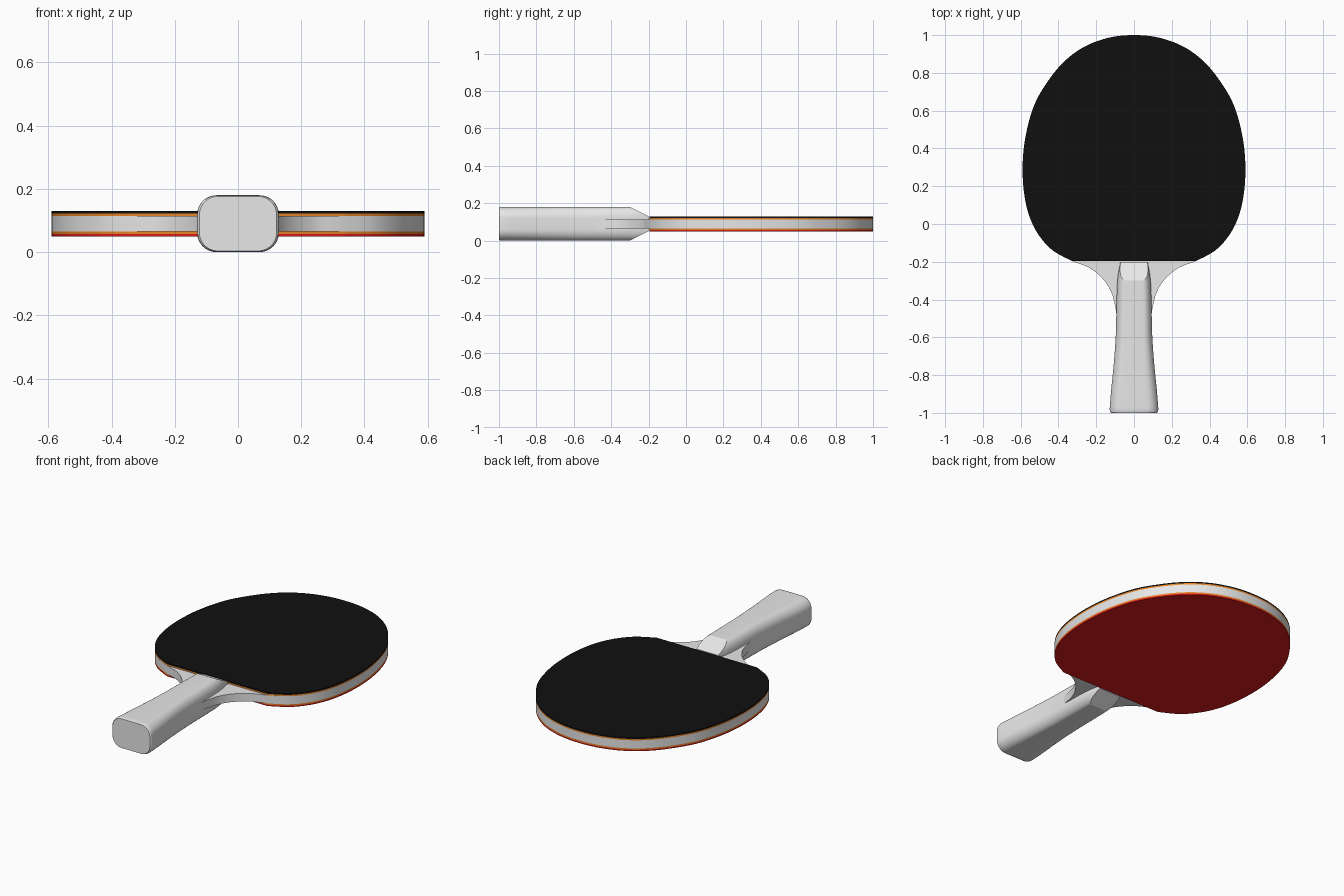
import bpy, bmesh, math
from mathutils import Vector

cube = bpy.data.objects.get("Cube")
if cube:
    bpy.data.objects.remove(cube, do_unlink=True)


def material(name, r, g, b):
    m = bpy.data.materials.new(name)
    m.use_nodes = True
    m.diffuse_color = (r, g, b, 1)
    m.node_tree.nodes["Principled BSDF"].inputs["Base Color"].default_value = (r, g, b, 1)
    return m


WOOD = material("pale grey", 0.8, 0.8, 0.8)
SPONGE = material("orange", 0.8, 0.23, 0.02)
BLACK = material("black", 0.005, 0.005, 0.005)
RED = material("red", 0.7, 0.01, 0.01)


def finish(bm, name, mat, angle=35):
    bmesh.ops.recalc_face_normals(bm, faces=bm.faces)
    mesh = bpy.data.meshes.new(name)
    bm.to_mesh(mesh)
    bm.free()
    mesh.materials.append(mat)
    ob = bpy.data.objects.new(name, mesh)
    bpy.context.collection.objects.link(ob)
    bpy.ops.object.select_all(action="DESELECT")
    ob.select_set(True)
    bpy.context.view_layer.objects.active = ob
    bpy.ops.object.shade_smooth_by_angle(angle=math.radians(angle))
    return ob


def smooth_path(points, steps=6):
    """Catmull-Rom curve through the points."""
    p = [Vector(q) for q in points]
    p = [2 * p[0] - p[1]] + p + [2 * p[-1] - p[-2]]
    out = []
    for a, b, c, d in zip(p, p[1:], p[2:], p[3:]):
        for i in range(steps):
            t = i / steps
            out.append(0.5 * (2 * b + (c - a) * t + (2 * a - 5 * b + 4 * c - d) * t * t
                              + (3 * b - a - 3 * c + d) * t ** 3))
    return out + [p[-2]]


def mirrored(half):
    """Closed outline from its +x half, which starts on the centre line."""
    return [(-x, y) for x, y in reversed(half[1:])] + half


def slab(name, outline, z0, z1, mat):
    bm = bmesh.new()
    face = bm.faces.new([bm.verts.new((p[0], p[1], z0)) for p in outline])
    top = bmesh.ops.extrude_face_region(bm, geom=[face])["geom"]
    bmesh.ops.translate(bm, vec=(0, 0, z1 - z0),
                        verts=[v for v in top if isinstance(v, bmesh.types.BMVert)])
    return finish(bm, name, mat)


# Paddle outline, from the tip down to the straight edge of the rubber
head = [(0, 1), (.13, .987), (.26, .94), (.37, .86), (.46, .75), (.53, .625), (.575, .46),
        (.59, .3), (.58, .15), (.55, .03), (.5, -.065), (.43, -.14), (.33, -.195)]
# Neck curve that sweeps into the handle
neck = [(.24, -.23), (.17, -.285), (.125, -.35), (.103, -.42), (.09, -.5), (.08, -.6)]

blade_outline = smooth_path(mirrored(head + neck))
rubber_outline = smooth_path(mirrored(head))

slab("blade", blade_outline, .066, .114, WOOD)
slab("upper_sponge", rubber_outline, .114, .122, SPONGE)
slab("upper_rubber", rubber_outline, .122, .13, BLACK)
slab("lower_sponge", rubber_outline, .058, .066, SPONGE)
slab("lower_rubber", rubber_outline, .05, .058, RED)

# Handle: rounded section swept along y with a flared butt
MID = .09
section = []
for cx, cz, start in ((.52, .03, 0), (-.52, .03, 90), (-.52, -.03, 180), (.52, -.03, 270)):
    for i in range(9):
        a = math.radians(start + i * 90 / 8)
        section.append((cx + .48 * math.cos(a), cz + .06 * math.sin(a)))

stations = smooth_path([(-.98, .129), (-.88, .121), (-.75, .108), (-.6, .097),
                        (-.45, .093), (-.3, .088), (-.2, .072)], 4)
rows = [(-1, .122, .96), (-.994, .127, .99)] + [(y, w, 1) for y, w in stations]

bm = bmesh.new()
rings = [[bm.verts.new((w * x, y, MID + z * s)) for x, z in section] for y, w, s in rows]
count = len(section)
for a, b in zip(rings, rings[1:]):
    for i in range(count):
        j = (i + 1) % count
        bm.faces.new((a[i], a[j], b[j], b[i]))
bm.faces.new(rings[0])
bm.faces.new(rings[-1])

# Sloping flats where the handle meets the rubber, above and below
for side in (1, -1):
    cut = bmesh.ops.bisect_plane(bm, geom=bm.verts[:] + bm.edges[:] + bm.faces[:],
                                 plane_co=(0, -.3, MID + side * .09),
                                 plane_no=(0, .05, side * .1), clear_outer=True)
    edges = [e for e in cut["geom_cut"] if isinstance(e, bmesh.types.BMEdge) and e.is_boundary]
    bmesh.ops.holes_fill(bm, edges=edges, sides=0)
finish(bm, "handle", WOOD, 25)
